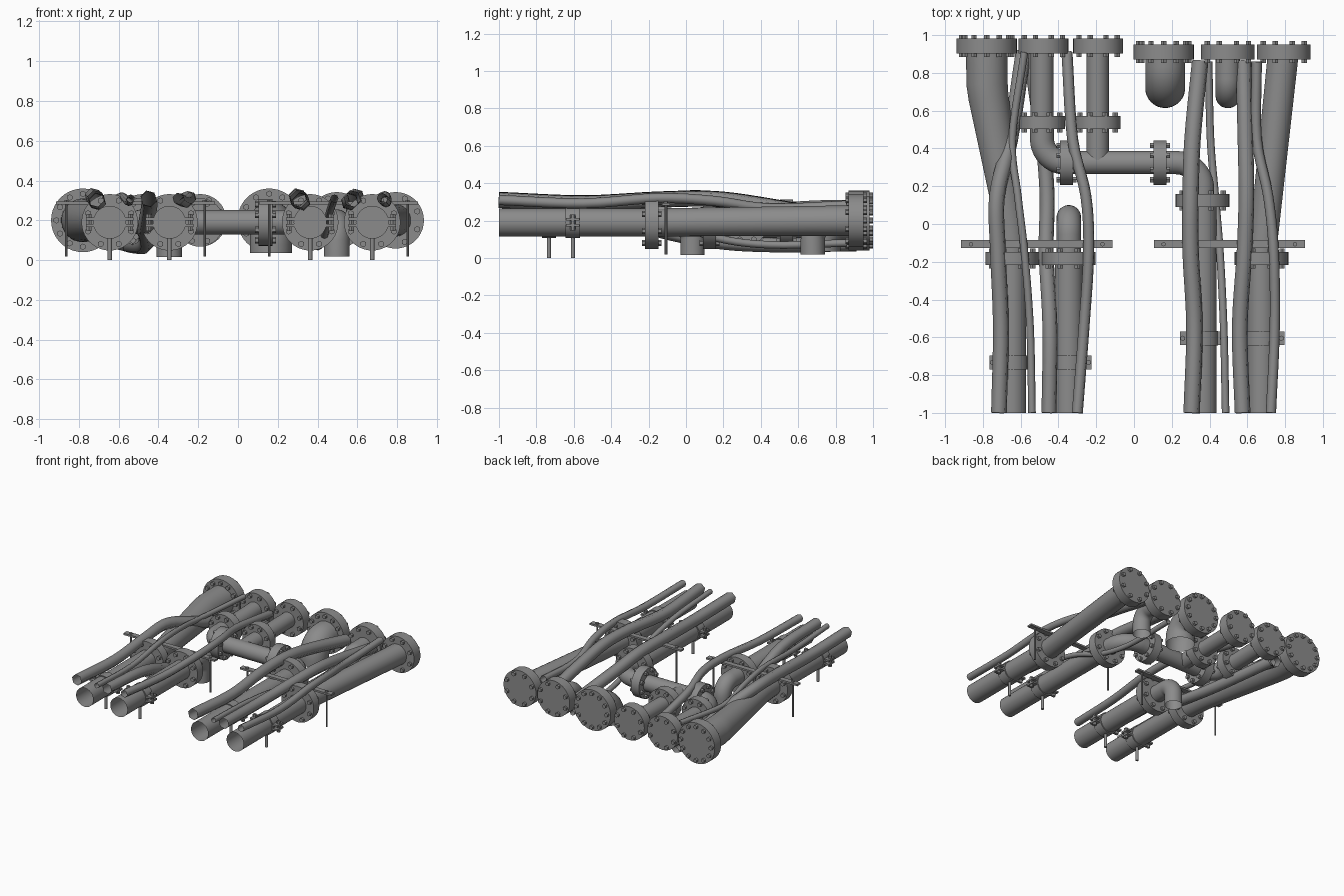
import bpy, bmesh, math
from mathutils import Vector, Matrix

if "Cube" in bpy.data.objects:
    bpy.data.objects.remove(bpy.data.objects["Cube"])

Z = 0.19  # height of the main pipe run
X, Y, UP = Vector((1, 0, 0)), Vector((0, 1, 0)), Vector((0, 0, 1))

# Dark grey metal shared by every part
metal = bpy.data.materials.new("dark_grey_metal")
metal.diffuse_color = (0.26, 0.26, 0.26, 1)
metal.use_nodes = True
metal.node_tree.nodes["Principled BSDF"].inputs["Base Color"].default_value = metal.diffuse_color


def finish(name, bm, angle=35):
    bmesh.ops.recalc_face_normals(bm, faces=bm.faces)
    me = bpy.data.meshes.new(name)
    bm.to_mesh(me)
    bm.free()
    me.materials.append(metal)
    ob = bpy.data.objects.new(name, me)
    bpy.context.collection.objects.link(ob)
    bpy.ops.object.select_all(action='DESELECT')
    ob.select_set(True)
    bpy.context.view_layer.objects.active = ob
    bpy.ops.object.shade_smooth_by_angle(angle=math.radians(angle))


def add_cyl(bm, center, axis, r, length, n=32):
    rot = axis.to_track_quat('Z', 'Y').to_matrix().to_4x4()
    bmesh.ops.create_cone(bm, cap_ends=True, segments=n, radius1=r, radius2=r, depth=length,
                          matrix=Matrix.Translation(center) @ rot)


def add_box(bm, center, size):
    bmesh.ops.create_cube(bm, size=1, matrix=Matrix.Translation(center) @ Matrix.Diagonal((*size, 1)))


def tube(name, pts, radii, n=28):
    """Sweep an open ring along a path; radii is one number or one per point."""
    pts = [Vector(p) for p in pts]
    if not isinstance(radii, tuple):
        radii = (radii,) * len(pts)
    bm = bmesh.new()
    rings, normal, last = [], None, None
    for i, (p, r) in enumerate(zip(pts, radii)):
        t = (pts[min(i + 1, len(pts) - 1)] - pts[max(i - 1, 0)]).normalized()
        normal = last.rotation_difference(t) @ normal if last else t.orthogonal().normalized()
        last, b = t, t.cross(normal)
        rings.append([bm.verts.new(p + r * (math.cos(a) * normal + math.sin(a) * b))
                      for a in (2 * math.pi * k / n for k in range(n))])
    for r0, r1 in zip(rings, rings[1:]):
        for k in range(n):
            bm.faces.new((r0[k], r0[(k + 1) % n], r1[(k + 1) % n], r1[k]))
    finish(name, bm, 35 if n > 8 else 65)


def bend(start, corner, end, r, steps=10):
    """Path from start to end with a rounded 90 degree corner."""
    s, c, e = Vector(start), Vector(corner), Vector(end)
    u, v = (s - c).normalized(), (e - c).normalized()
    o = c + r * (u + v)
    arc = [o - r * (v * math.cos(a) + u * math.sin(a))
           for a in (math.pi / 2 * k / steps for k in range(steps + 1))]
    return [s] + arc + [e]


def spline(p, steps=5):
    """Catmull-Rom smoothing of a few control points."""
    p = [Vector(q) for q in p]
    p = [2 * p[0] - p[1]] + p + [2 * p[-1] - p[-2]]
    out = []
    for a, b, c, d in zip(p, p[1:], p[2:], p[3:]):
        for t in (k / steps for k in range(steps)):
            out.append(0.5 * (2 * b + (c - a) * t + (2 * a - 5 * b + 4 * c - d) * t * t
                              + (3 * b - a - 3 * c + d) * t ** 3))
    return out + [p[-2]]


def flange(name, center, axis, r, thick=0.07, bolts=8):
    bm = bmesh.new()
    c = Vector(center)
    add_cyl(bm, c, axis, r, thick, 40)
    u = axis.orthogonal().normalized()
    v = axis.cross(u)
    for k in range(bolts):
        a = 2 * math.pi * (k + 0.5) / bolts
        add_cyl(bm, c + 0.83 * r * (math.cos(a) * u + math.sin(a) * v), axis, 0.016, thick + 0.036, 6)
    finish(name, bm)


# Main columns of pipe
LEFT, MID_LEFT, MID_RIGHT, RIGHT = columns = (-0.645, -0.345, 0.363, 0.675)

# Back row of bolted end flanges, in a left and a right group of three
for i, x in enumerate((-0.78, -0.48, -0.19, 0.157, 0.497, 0.793)):
    big = i % 3 == 0
    r = 0.16 if i in (0, 3) else 0.132 if i < 3 else 0.142
    flange(f"back_flange_{i + 1}", (x, 0.942 if i < 3 else 0.91, 0.2), Y, r, 0.08, 12 if big else 8)

# Front pipes, each ending in an inline flange, with a clamp near the front
for i, x in enumerate(columns):
    end = 0.125 if x == MID_RIGHT else -0.183
    tube(f"front_pipe_{i + 1}", [(x, -1, Z), (x, end, Z)], 0.075)
    flange(f"front_flange_{i + 1}", (x, end, Z), Y, 0.142)
    y = -0.733 if x < 0 else -0.605
    bm = bmesh.new()
    for dy in (-0.038, 0.038):  # band edges
        add_cyl(bm, (x, y + dy * 0.5, Z), Y, 0.083, 0.038)
    for s in (-1, 1):
        for dz in (-0.016, 0.016):
            add_box(bm, (x + s * 0.098, y, Z + dz), (0.045, 0.072, 0.014))
        add_cyl(bm, (x + s * 0.105, y, Z), UP, 0.014, 0.085, 6)
    add_cyl(bm, (x, y, 0.06), UP, 0.011, 0.12, 12)
    finish(f"pipe_clamp_{i + 1}", bm)

# Outer pipes leading to the end flanges
tube("left_reducer_pipe", [(LEFT, -0.18, Z), (-0.66, 0.02, Z), (-0.77, 0.67, 0.2), (-0.778, 0.74, 0.2),
                           (-0.78, 0.94, 0.2)], (0.075, 0.078, 0.107, 0.11, 0.11))
tube("right_outer_pipe", [(RIGHT, -0.18, Z), (0.79, 0.9, 0.2)], (0.075, 0.082))

# Elbows turning down to the floor
for name, x, y0, y1, r, bottom in (("inner_drop_elbow", MID_LEFT, -0.18, 0.035, 0.065, 0.015),
                                   ("large_drop_elbow", 0.165, 0.9, 0.72, 0.106, 0.035),
                                   ("small_drop_elbow", 0.497, 0.9, 0.678, 0.065, 0.018)):
    tube(name, bend((x, y0, Z), (x, y1, Z), (x, y1, bottom), max(0.09, r * 1.08)), r)

# Cross pipe with its two elbows, flanges and the tee branch
CY, XL, XR, BL, BT, BY = 0.325, -0.357, 0.138, -0.487, -0.193, 0.538
tube("right_elbow", bend((MID_RIGHT, 0.12, Z), (MID_RIGHT, CY, Z), (XR, CY, Z), 0.14), 0.062)
tube("cross_pipe", [(XR, CY, Z), (XL, CY, Z)], 0.062)
tube("left_elbow", bend((XL, CY, Z), (BL, CY, Z), (BL, BY, Z), 0.125), 0.064)
tube("left_branch_pipe", [(BL, BY, Z), (BL, 0.93, 0.2)], 0.062)
tube("tee_branch_pipe", [(BT, CY, Z), (BT, 0.93, 0.2)], 0.06)
for side, x, b in (("left", XL, BL), ("right", XR, BT)):
    flange(f"cross_flange_{side}", (x, CY, Z), X, 0.118)
    flange(f"branch_flange_{side}", (b, BY, Z), Y, 0.122)

# Hoses: sideways drift at shared stations, following a few height profiles
over = (0.31, 0.292, 0.312, 0.315, 0.275, 0.2)
sink = (0.31, 0.292, 0.312, 0.315, 0.23, 0.085)
under = (0.31, 0.28, 0.15, 0.09, 0.07, 0.075)
thin = (0.31, 0.285, 0.22, 0.11, 0.07, 0.08)
top = (0.31, 0.292, 0.32, 0.305, 0.265, 0.28)
for name, r, height, xs in (
        ("left_outer_hose", 0.043, sink, (-0.715, -0.705, -0.72, -0.725, -0.655, -0.585)),
        ("left_inner_hose", 0.041, under, (-0.45, -0.445, -0.465, -0.46, -0.485, -0.55)),
        ("left_side_hose", 0.03, over, (-0.3, -0.265, -0.24, -0.255, -0.325, -0.355)),
        ("left_thin_hose", 0.02, top, (-0.54, -0.55, -0.58, -0.615, -0.645, -0.58)),
        ("right_inner_hose", 0.045, over, (0.305, 0.32, 0.3, 0.3, 0.31, 0.35)),
        ("right_middle_hose", 0.043, over, (0.575, 0.56, 0.585, 0.595, 0.59, 0.58)),
        ("right_side_hose", 0.027, top, (0.725, 0.745, 0.74, 0.71, 0.65, 0.65)),
        ("right_thin_hose", 0.02, thin, (0.485, 0.475, 0.455, 0.43, 0.405, 0.395))):
    stations = (-1, -0.55, -0.15, 0.15, 0.45, 0.91 if xs[0] < 0 else 0.86)
    tube(name, spline(zip(xs, stations, height)), r, 8 if r < 0.03 else 6)

# Cross-bar stands on thin rods
for side, cx in (("left", -0.515), ("right", 0.505)):
    bm = bmesh.new()
    add_box(bm, (cx, -0.107, 0.287), (0.8, 0.042, 0.014))
    for s in (-0.348, 0.348):
        add_cyl(bm, (cx + s, -0.107, 0.16), UP, 0.007, 0.285, 10)
        add_cyl(bm, (cx + s, -0.107, 0.297), UP, 0.012, 0.012, 6)
    finish(f"{side}_crossbar_stand", bm)
